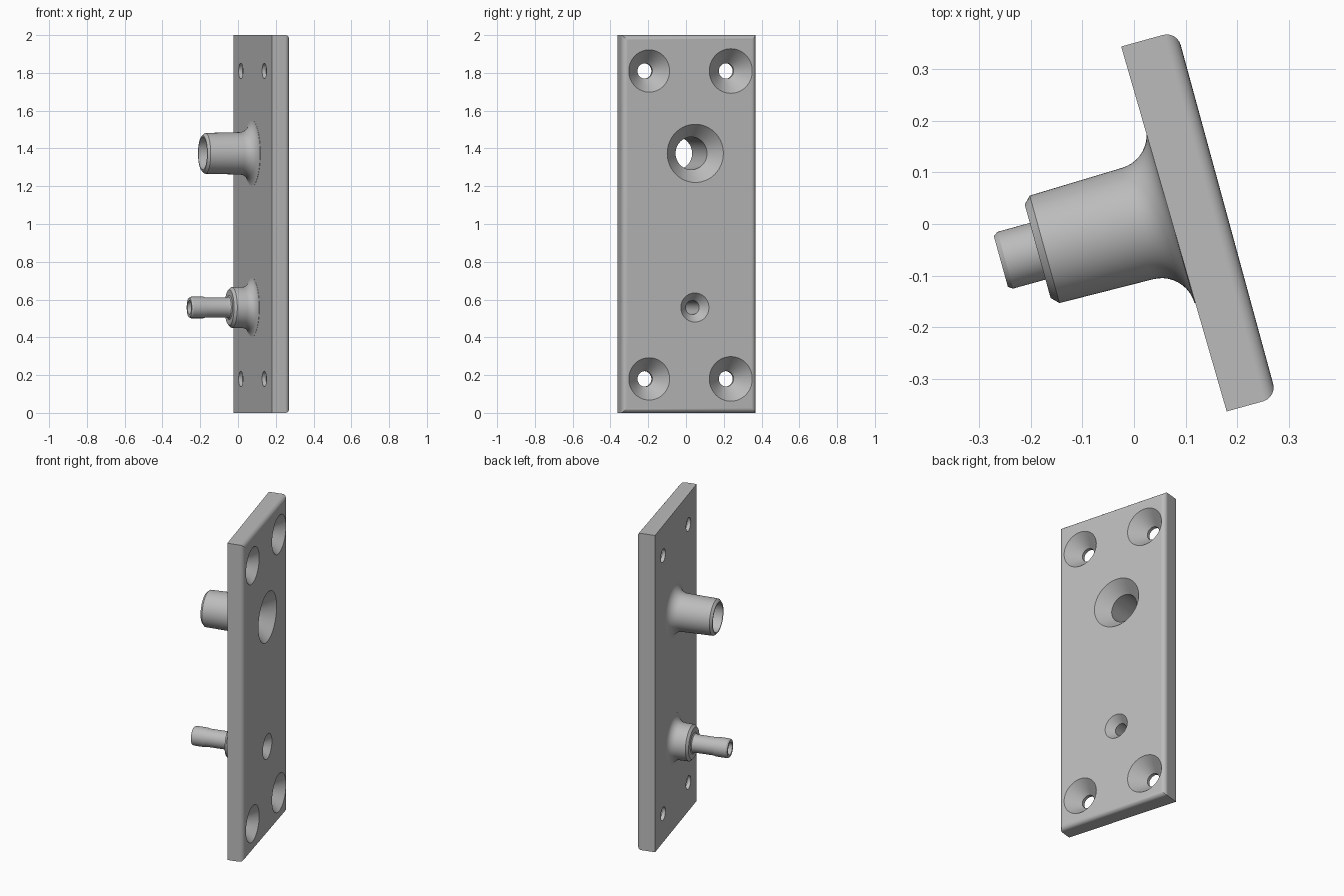
import bpy, bmesh, math
from mathutils import Vector

cube = bpy.data.objects.get("Cube")
if cube:
    bpy.data.objects.remove(cube, do_unlink=True)

TILT = math.radians(15.5)
S_MIN, S_MAX = -0.398, 0.338           # plate extent across its width
CONE = math.tan(math.radians(41))      # countersink half angle

grey = bpy.data.materials.new("plain_grey")
grey.use_nodes = True
grey.diffuse_color = (0.5, 0.5, 0.5, 1)
grey.node_tree.nodes["Principled BSDF"].inputs["Base Color"].default_value = (0.5, 0.5, 0.5, 1)


def make_object(name, bm):
    bmesh.ops.recalc_face_normals(bm, faces=bm.faces[:])
    mesh = bpy.data.meshes.new(name)
    bm.to_mesh(mesh)
    bm.free()
    mesh.materials.append(grey)
    obj = bpy.data.objects.new(name, mesh)
    bpy.context.collection.objects.link(obj)
    return obj


def lathe(name, profile, s, z, sides=64):
    """Solid of revolution about an axis square to the plate."""
    bm = bmesh.new()
    rings = []
    for d, r in profile:
        angles = [math.tau * i / sides for i in range(sides)]
        rings.append([bm.verts.new((d, s + r * math.cos(a), z + r * math.sin(a))) for a in angles])
    for a, b in zip(rings, rings[1:]):
        for i in range(sides):
            j = (i + 1) % sides
            bm.faces.new((a[i], a[j], b[j], b[i]))
    bm.faces.new(rings[0])
    bm.faces.new(rings[-1])
    return make_object(name, bm)


def combine(target, other, operation):
    mod = target.modifiers.new(operation, 'BOOLEAN')
    mod.operation = operation
    mod.solver = 'EXACT'
    mod.object = other
    bpy.context.view_layer.objects.active = target
    bpy.ops.object.modifier_apply(modifier=mod.name)
    bpy.data.objects.remove(other, do_unlink=True)


def flare(radius, size, base=0.072, steps=10):
    """Concave fillet from a boss wall out onto the plate."""
    arc = [math.pi / 2 * i / steps for i in range(steps + 1)]
    pts = [(base - size + size * math.sin(a), radius + size * (1 - math.cos(a))) for a in arc]
    return pts + [(base + 0.02, radius + size)]


def front_depth(s):
    return 0.177 + 0.003 * (s - S_MIN) / (S_MAX - S_MIN)


def drill(s, z, bore, rim, back=-0.4):
    """Through hole with a conical countersink on the front."""
    face = front_depth(s)
    over = 0.03
    profile = [(back, bore), (face - (rim - bore) / CONE, bore), (face + over, rim + over * CONE)]
    combine(plate, lathe("drill_cutter", profile, s, z), 'DIFFERENCE')


# Slightly wedge-shaped plate with rounded front edges
bm = bmesh.new()
bmesh.ops.create_cube(bm, size=1)
for v in bm.verts:
    top = v.co.y > 0
    s = S_MAX if top else S_MIN
    back = 0.068 if top else 0.076
    v.co = Vector((front_depth(s) if v.co.x > 0 else back, s, 2 if v.co.z > 0 else 0))
edges = [e for e in bm.edges if all(v.co.x > 0.15 for v in e.verts)]
bmesh.ops.bevel(bm, geom=edges, offset=0.028, segments=6, profile=0.5, affect='EDGES')
plate = make_object("mounting_plate", bm)

# Wide upper tube and stepped lower nozzle
UPPER, LOWER = 1.374, 0.558
tube = [(-0.194, 0.094), (-0.18, 0.108)] + flare(0.112, 0.066)
nozzle = [(-0.268, 0.051), (-0.259, 0.057), (-0.19, 0.057), (-0.178, 0.053), (-0.065, 0.053),
          (-0.053, 0.057), (-0.048, 0.064), (-0.048, 0.094), (-0.034, 0.108)] + flare(0.109, 0.05)
combine(plate, lathe("upper_tube", tube, -0.001, UPPER), 'UNION')
combine(plate, lathe("lower_nozzle", nozzle, -0.001, LOWER), 'UNION')

# Bores and corner screw holes
drill(0.001, UPPER, 0.0865, 0.154)
drill(-0.001, LOWER, 0.037, 0.077)
for z in (0.18, 1.81):
    drill(-0.252, z, 0.041, 0.112)
    drill(0.196, z, 0.041, 0.118)

# Turn into place and shade
plate.rotation_euler.z = TILT
bpy.ops.object.select_all(action='DESELECT')
plate.select_set(True)
bpy.context.view_layer.objects.active = plate
bpy.ops.object.shade_smooth_by_angle(angle=math.radians(30))
normals = plate.modifiers.new("even_shading", 'WEIGHTED_NORMAL')
normals.keep_sharp = True
